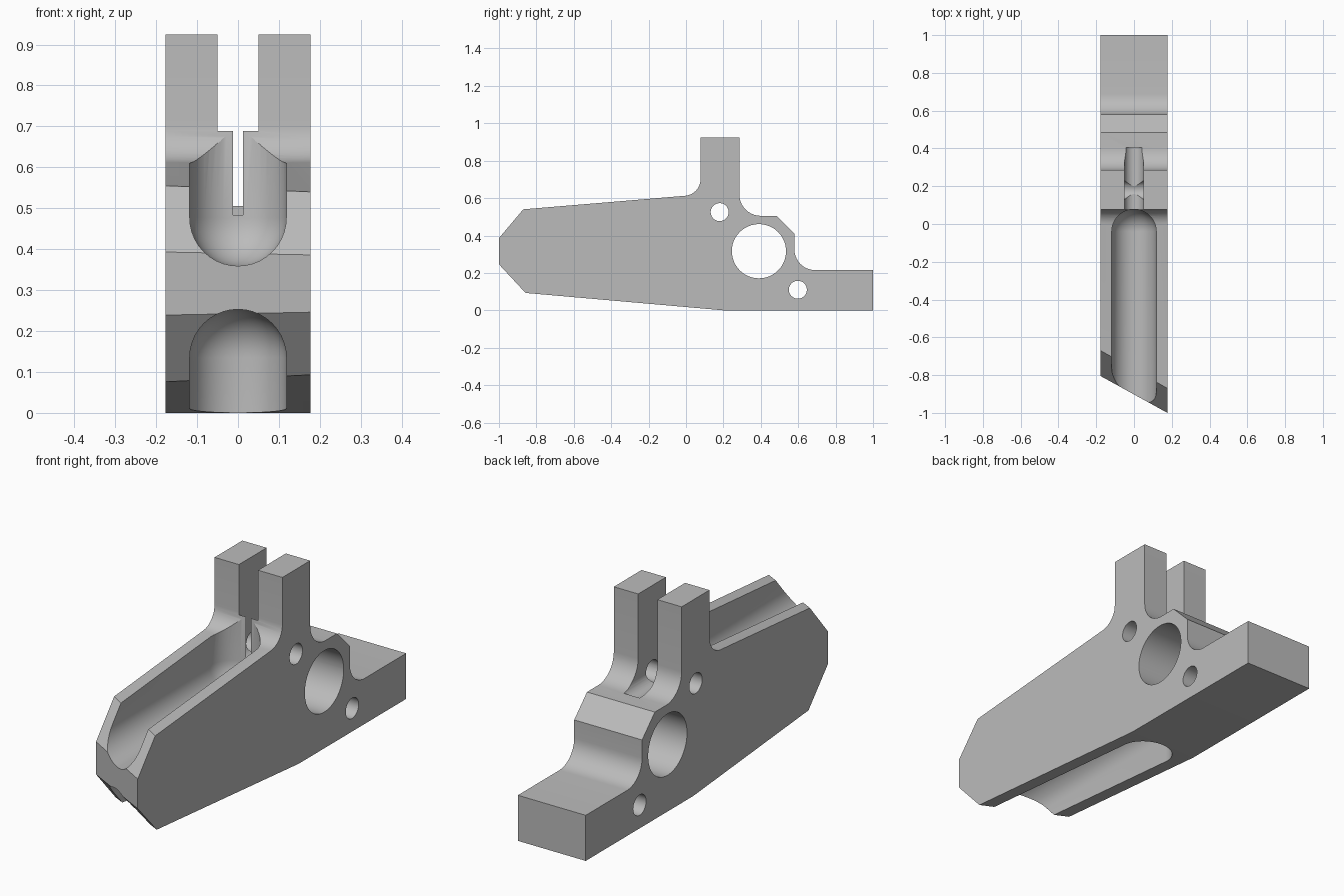
import bpy, bmesh, math
from mathutils import Matrix, Vector

if "Cube" in bpy.data.objects:
    bpy.data.objects.remove(bpy.data.objects["Cube"], do_unlink=True)

HALF = 0.177  # half thickness of the bracket

grey = bpy.data.materials.new("plain grey")
grey.use_nodes = True
colour = (0.5, 0.5, 0.5, 1)
grey.diffuse_color = colour
grey.node_tree.nodes["Principled BSDF"].inputs["Base Color"].default_value = colour


def add_object(name, bm):
    bmesh.ops.recalc_face_normals(bm, faces=bm.faces[:])
    mesh = bpy.data.meshes.new(name)
    bm.to_mesh(mesh)
    bm.free()
    mesh.materials.append(grey)
    obj = bpy.data.objects.new(name, mesh)
    bpy.context.collection.objects.link(obj)
    return obj


def arc(cy, cz, r, start, end, steps=10):
    angles = [math.radians(start + (end - start) * i / steps) for i in range(steps + 1)]
    return [(cy + r * math.cos(a), cz + r * math.sin(a)) for a in angles]


# Side outline: base, rear step, shoulder and upright with fillets
outline = [(0.2, 0), (1, 0), (1, 0.215)]
outline += arc(0.69, 0.325, 0.11, 270, 180)
outline += [(0.58, 0.41), (0.485, 0.505)]
outline += arc(0.4, 0.62, 0.115, 270, 180)
outline += [(0.285, 0.925), (0.078, 0.925)]
outline += arc(-0.012, 0.702, 0.09, 0, -85)

# The nose is cut at a slant, so each side has its own tip
left_nose = [(-0.87, 0.54), (-1, 0.386), (-1, 0.246), (-0.858, 0.093)]
right_nose = [(-0.67, 0.555), (-0.805, 0.393), (-0.805, 0.239), (-0.66, 0.076)]

bm = bmesh.new()
left = [bm.verts.new((HALF, y, z)) for y, z in outline + left_nose]
right = [bm.verts.new((-HALF, y, z)) for y, z in outline + right_nose]
bm.faces.new(left)
bm.faces.new(right[::-1])
for i in range(len(left)):
    bm.faces.new((left[i - 1], left[i], right[i], right[i - 1]))
body = add_object("bracket_body", bm)


def hull_cutter(name, bm, shifts):
    """Sweep a convex shape along the given shifts and wrap it."""
    points = [v.co.copy() for v in bm.verts]
    bm.free()
    out = bmesh.new()
    for shift in shifts:
        for p in points:
            out.verts.new(p + Vector(shift))
    result = bmesh.ops.convex_hull(out, input=out.verts[:])
    loose = [v for v in out.verts if not v.link_faces]
    bmesh.ops.delete(out, geom=loose, context="VERTS")
    bmesh.ops.dissolve_limit(out, angle_limit=0.002, verts=out.verts[:], edges=out.edges[:])
    return add_object(name, out)


def groove_cutter(name, y, z, rise):
    bm = bmesh.new()
    bmesh.ops.create_uvsphere(bm, u_segments=40, v_segments=20, radius=0.118,
                              matrix=Matrix.Translation((0, y, z)))
    return hull_cutter(name, bm, [(0, 0, 0), (0, -2, 0), (0, 0, rise), (0, -2, rise)])


def rod(axis, x, y, z, radius, length, segments):
    bm = bmesh.new()
    bmesh.ops.create_cone(bm, cap_ends=True, segments=segments, radius1=radius, radius2=radius,
                          depth=length, matrix=Matrix.Translation((x, y, z))
                          @ Matrix.Rotation(math.pi / 2, 4, axis))
    return bm


# Round-ended grooves above and below, and the slot in the upright
cutters = [
    groove_cutter("upper_groove_cutter", -0.04, 0.477, 0.6),
    groove_cutter("lower_groove_cutter", 0.08, 0.135, -0.6),
    hull_cutter("slot_cutter", rod("X", 0, 0.241, 0.532, 0.05, 0.328, 32),
                [(0, 0, 0), (0, 0, 0.6)]),
]

# Cross holes
for name, y, z, radius in (("large_hole_cutter", 0.39, 0.316, 0.145),
                           ("upper_hole_cutter", 0.18, 0.525, 0.048),
                           ("lower_hole_cutter", 0.598, 0.11, 0.048)):
    cutters.append(add_object(name, rod("Y", 0, y, z, radius, 1, 48)))

# Cut, then discard the cutters
bpy.ops.object.select_all(action="DESELECT")
bpy.context.view_layer.objects.active = body
body.select_set(True)
for cutter in cutters:
    cutter.hide_render = True
    mod = body.modifiers.new(cutter.name, "BOOLEAN")
    mod.operation = "DIFFERENCE"
    mod.solver = "EXACT"
    mod.object = cutter
    bpy.ops.object.modifier_apply(modifier=mod.name)
    bpy.data.objects.remove(cutter, do_unlink=True)

bpy.ops.object.shade_smooth_by_angle(angle=math.radians(25))
